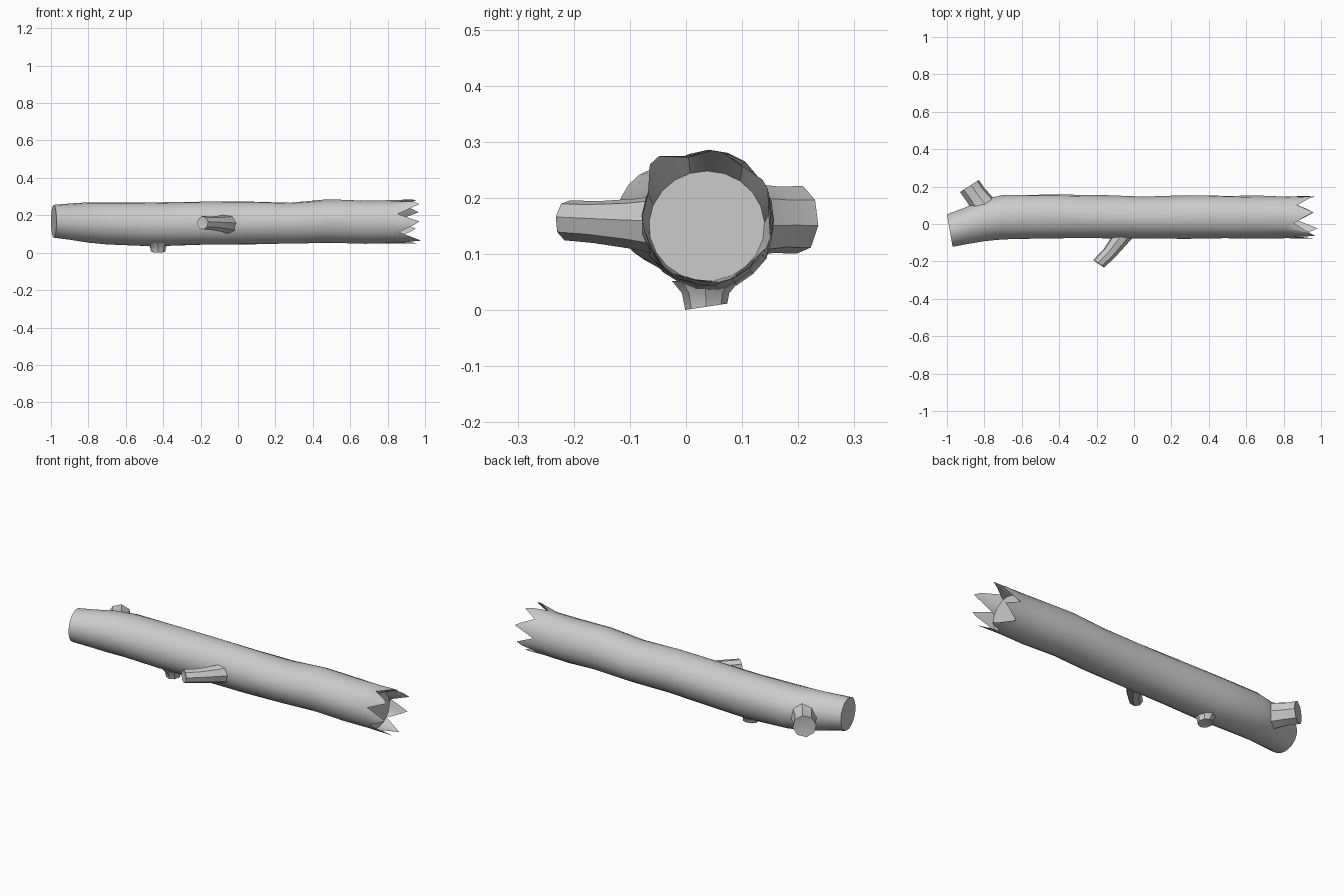
import bpy, bmesh, math, random
from mathutils import Vector

if "Cube" in bpy.data.objects:
    bpy.data.objects.remove(bpy.data.objects["Cube"])

random.seed(4)


def loft(name, rings, cap_start, cap_end, dent=0.0, angle=35):
    """Skin a list of point rings; caps are n-gons, or a dented fan at the end."""
    bm = bmesh.new()
    vr = [[bm.verts.new(p) for p in ring] for ring in rings]
    n = len(vr[0])
    for a, b in zip(vr, vr[1:]):
        for i in range(n):
            j = (i + 1) % n
            bm.faces.new((a[i], a[j], b[j], b[i]))
    if cap_start:
        bm.faces.new(vr[0][::-1])
    if cap_end and not dent:
        bm.faces.new(vr[-1])
    elif cap_end:
        end = sum((v.co for v in vr[-1]), Vector()) / n
        prev = sum((v.co for v in vr[-2]), Vector()) / n
        c = bm.verts.new(end - (end - prev).normalized() * dent)
        for i in range(n):
            bm.faces.new((vr[-1][i], vr[-1][(i + 1) % n], c))
    bmesh.ops.recalc_face_normals(bm, faces=bm.faces)
    mesh = bpy.data.meshes.new(name)
    bm.to_mesh(mesh)
    bm.free()
    ob = bpy.data.objects.new(name, mesh)
    bpy.context.collection.objects.link(ob)
    bpy.ops.object.select_all(action='DESELECT')
    ob.select_set(True)
    bpy.context.view_layer.objects.active = ob
    bpy.ops.object.shade_smooth_by_angle(angle=math.radians(angle))
    return ob


def branch(name, path, sides=8, dent=0.008):
    """Tapered branch: path entries are (centre, direction, radius)."""
    rings = []
    for c, d, r in path:
        d = Vector(d).normalized()
        u = d.cross(Vector((0.0, 0.3, 1) if abs(d.z) < 0.8 else (0, 1, 0))).normalized()
        w = d.cross(u)
        rings.append([Vector(c) + r * (math.cos(t) * u + math.sin(t) * w)
                      for t in (math.tau * i / sides for i in range(sides))])
    return loft(name, rings, False, True, dent)


# Trunk: (x, centre y, centre z, half-width y, half-height z)
sections = [
    (-0.985, -0.035, 0.168, 0.087, 0.088),
    (-0.90, -0.010, 0.165, 0.098, 0.098),
    (-0.80, 0.020, 0.161, 0.112, 0.107),
    (-0.70, 0.037, 0.158, 0.119, 0.113),
    (-0.45, 0.040, 0.153, 0.118, 0.118),
    (-0.20, 0.038, 0.156, 0.116, 0.116),
    (0.05, 0.034, 0.160, 0.113, 0.115),
    (0.28, 0.038, 0.159, 0.116, 0.110),
    (0.48, 0.039, 0.169, 0.114, 0.115),
    (0.68, 0.037, 0.164, 0.113, 0.116),
    (0.82, 0.036, 0.165, 0.112, 0.115),
]
SPLINTERS = 7
N = SPLINTERS * 3
START = math.radians(55)
angles = [START + math.tau * i / N for i in range(N)]

rings = []
for k, (x, cy, cz, ry, rz) in enumerate(sections):
    ring = []
    for a in angles:
        w = 1 + (random.uniform(-0.02, 0.02) if k else 0)
        tilt = -0.015 * math.cos(a) if k == 0 else 0
        ring.append((x + tilt, cy + ry * w * math.cos(a), cz + rz * w * math.sin(a)))
    rings.append(ring)

# Broken end: each splinter is a valley point and two tip points
tips = [0.955, 0.97, 0.97, 0.98, 0.96, 0.95, 0.965]
reach = [0.120, 0.138, 0.114, 0.116, 0.118, 0.120, 0.121]
outer = []
for i, a in enumerate(angles):
    s, part = divmod(i, 3)
    if part == 0:
        x, r, b = random.uniform(0.845, 0.88), 0.112, a
    else:
        x = tips[s] - (0.03 if part == 2 - s % 2 else 0.0)
        r = reach[s]
        b = a + (0.07 if part == 1 else -0.07)
    outer.append((x, 0.036 + r * math.cos(b), 0.165 + r * math.sin(b)))
rings.append(outer)
# Recessed core inside the splinters
rings.append([(0.845, 0.037 + 0.103 * math.cos(a), 0.150 + 0.098 * math.sin(a))
              for a in angles])
loft("trunk", rings, True, True)

# Thick branch stump at the back
branch("back_branch", [
    ((-0.785, 0.075, 0.160), (-0.35, 1, 0), 0.080),
    ((-0.815, 0.115, 0.160), (-0.55, 1, 0), 0.066),
    ((-0.850, 0.160, 0.161), (-0.65, 1, 0), 0.060),
    ((-0.880, 0.203, 0.161), (-0.65, 1, 0), 0.061),
])

# Slim bent branch at the front
branch("front_branch", [
    ((-0.050, -0.045, 0.152), (-0.5, -1, 0), 0.054),
    ((-0.085, -0.095, 0.154), (-0.6, -1, 0), 0.045),
    ((-0.135, -0.160, 0.157), (-0.8, -1, 0.05), 0.038),
    ((-0.189, -0.212, 0.160), (-0.7, -1, 0.05), 0.036),
])

# Small broken stub underneath
branch("bottom_stub", [
    ((-0.430, 0.035, 0.052), (0, 0, -1), 0.060),
    ((-0.428, 0.035, 0.030), (0, 0, -1), 0.042),
    ((-0.427, 0.036, 0.006), (0, 0.15, -1), 0.038),
])
